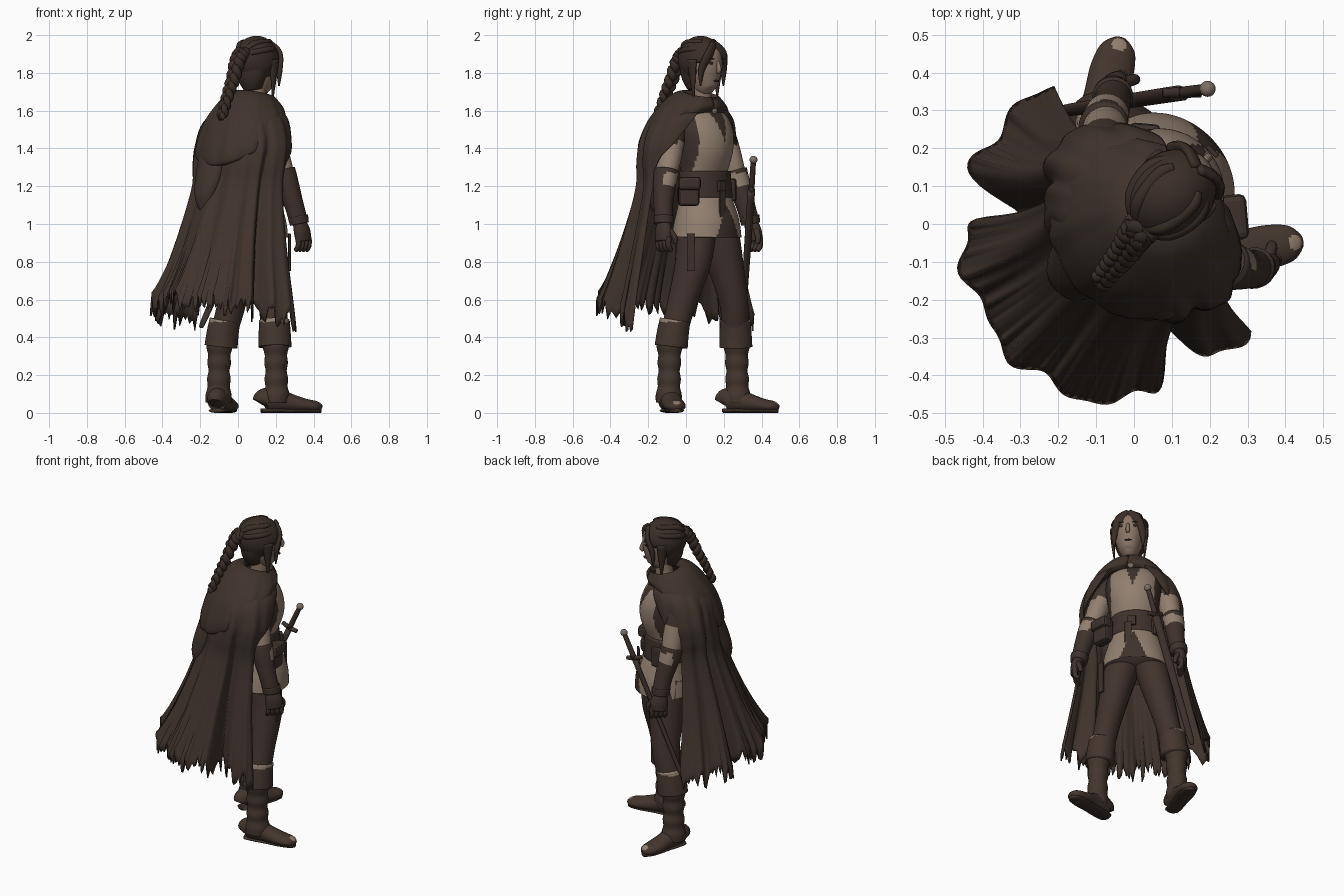
import bpy, bmesh, math, random
from mathutils import Vector, Matrix

random.seed(4)
if "Cube" in bpy.data.objects:
    bpy.data.objects.remove(bpy.data.objects["Cube"])

# The figure is posed facing -y, then turned towards its final heading
TURN = Matrix.Rotation(math.radians(135), 4, 'Z')
Y, Z = Vector((0, 1, 0)), Vector((0, 0, 1))


def material(name, r, g, b):
    m = bpy.data.materials.new(name)
    m.use_nodes = True
    m.diffuse_color = (r, g, b, 1)
    m.node_tree.nodes["Principled BSDF"].inputs["Base Color"].default_value = (r, g, b, 1)
    return m


CLOAK = material("cloak brown", .05, .033, .025)
LEATHER = material("leather brown", .048, .031, .024)
TROUSER = material("trouser brown", .052, .033, .026)
BOOT = material("boot brown", .056, .036, .027)
HAIR = material("hair brown", .042, .027, .02)
LINEN = material("linen tan", .29, .215, .16)
SKIN = material("skin", .26, .18, .135)
METAL = material("dull metal", .2, .16, .13)


def make(name, verts, faces, mats, rule=None, thick=0, smooth=True):
    me = bpy.data.meshes.new(name)
    me.from_pydata([tuple(v) for v in verts], [], faces)
    mats = mats if isinstance(mats, list) else [mats]
    for m in mats:
        me.materials.append(m)
    if rule:
        for p in me.polygons:
            p.material_index = int(rule(p.center))
    bm = bmesh.new()
    bm.from_mesh(me)
    bmesh.ops.recalc_face_normals(bm, faces=bm.faces)
    bm.to_mesh(me)
    bm.free()
    me.transform(TURN)
    if smooth:
        me.shade_smooth()
    ob = bpy.data.objects.new(name, me)
    bpy.context.collection.objects.link(ob)
    if thick:
        ob.modifiers.new("thickness", 'SOLIDIFY').thickness = thick
    return ob


def spline(pts, steps):
    """Smooth curve through rows of numbers of any length."""
    p = [pts[0]] + list(pts) + [pts[-1]]
    out = []
    for i in range(1, len(p) - 2):
        for k in range(steps):
            t = k / steps
            out.append([(2*b + (c-a)*t + (2*a-5*b+4*c-d)*t*t + (3*b-a-3*c+d)*t**3) / 2
                        for a, b, c, d in zip(*p[i-1:i+3])])
    return out + [list(pts[-1])]


def sweep(name, pts, mats, ref=Y, n=20, steps=5, rule=None):
    """Elliptical sections (x, y, z, half width, half depth) along a path."""
    rows = spline(pts, steps)
    pos = [Vector(r[:3]) for r in rows]
    verts, faces = [], []
    for i, r in enumerate(rows):
        t = (pos[min(i+1, len(pos)-1)] - pos[max(i-1, 0)]).normalized()
        side = ref.cross(t).normalized()
        up = t.cross(side)
        for k in range(n):
            a = k * math.tau / n
            verts.append(pos[i] + side*(r[3]*math.cos(a)) + up*(r[4]*math.sin(a)))
    for i in range(len(rows) - 1):
        for k in range(n):
            j = (k + 1) % n
            faces.append((i*n+k, i*n+j, (i+1)*n+j, (i+1)*n+k))
    faces += [tuple(range(n)), tuple(range((len(rows)-1)*n, len(rows)*n))]
    return make(name, verts, faces, mats, rule)


def sheet(name, rows, n, fold, jag=0, notches=(), turn=0, steps=6):
    """Draped cloth: rows of (y, z, rx, ry, half angle from the back, tilt)."""
    rows = spline(rows, steps)
    hem = [random.uniform(-1, .6) * jag for _ in range(n + 1)]
    verts, faces = [], []
    for i, (cy, z, rx, ry, half, tilt) in enumerate(rows):
        v = i / (len(rows) - 1)
        for k in range(n + 1):
            deg = half * (2*k/n - 1) + turn * v
            a = math.radians(deg)
            w = 1 + fold*v*(math.sin(a*11 + v) + .6*math.sin(a*19 + 2))
            for where, wide in notches:
                w -= .36 * v**2 * math.exp(-((deg - where) / wide)**2)
            w += turn * .02 * v**2 * math.sin(a)**3
            verts.append((rx*w*math.sin(a) - .005 - .025*v, cy + ry*w*math.cos(a),
                          z + tilt*math.cos(a) + hem[k]*v**14))
    m = n + 1
    for i in range(len(rows) - 1):
        faces += [(i*m+k, i*m+k+1, (i+1)*m+k+1, (i+1)*m+k) for k in range(n)]
    return make(name, verts, faces, CLOAK, thick=.008)


def box(name, loc, size, mat, rot=0):
    bm = bmesh.new()
    bmesh.ops.create_cube(bm, size=1)
    bmesh.ops.transform(bm, verts=bm.verts, matrix=Matrix.Translation(loc)
                        @ Matrix.Rotation(rot, 4, 'Z') @ Matrix.Diagonal((*size, 1)))
    ob = make(name, [v.co for v in bm.verts],
              [[v.index for v in f.verts] for f in bm.faces], mat, smooth=False)
    bm.free()
    bev = ob.modifiers.new("soft edges", 'BEVEL')
    bev.width, bev.segments = min(size) * .25, 2


def ball(name, loc, size, mat, keep=None, thick=0):
    bm = bmesh.new()
    bmesh.ops.create_uvsphere(bm, u_segments=40, v_segments=24, radius=1)
    for v in bm.verts:
        v.co = Vector([c*s for c, s in zip(v.co, size)]) + Vector(loc)
    if keep:
        bmesh.ops.delete(bm, context='FACES', geom=[
            f for f in bm.faces if not keep(f.calc_center_median())])
    bm.verts.index_update()
    make(name, [v.co for v in bm.verts], [[v.index for v in f.verts] for f in bm.faces],
         mat, thick=thick)
    bm.free()


# Cloak with deep side folds and a ragged hem, and the collapsed hood
sheet("cloak", [(-.1, 1.66, .09, .1, 165, 0), (-.06, 1.62, .165, .145, 157, -.01),
                (-.04, 1.54, .255, .2, 148, -.02), (-.025, 1.42, .3, .205, 130, 0),
                (-.01, 1.32, .3, .21, 111, 0), (0, 1.18, .29, .225, 105, 0),
                (.03, .88, .34, .31, 105, 0), (.05, .51, .425, .425, 105, .1)],
      160, .035, .08, ((-68, 8), (61, 5)), 5)
sheet("hood", [(-.12, 1.66, .07, .075, 180, .02), (-.115, 1.69, .09, .095, 180, .02),
               (-.08, 1.67, .14, .135, 180, .01), (-.035, 1.59, .21, .195, 180, -.04),
               (-.005, 1.51, .245, .22, 180, -.1), (.005, 1.46, .245, .22, 180, -.14),
               (0, 1.45, .225, .19, 180, -.14), (0, 1.48, .2, .17, 180, -.12)], 64, .025)
sweep("hood_point", [(.02, .1, 1.5, .14, .04), (.02, .17, 1.33, .1, .05),
                     (.02, .225, 1.17, .07, .045), (.02, .24, 1.08, .03, .02),
                     (.02, .24, 1.06, .005, .005)], CLOAK)
ball("cloak_clasp", (0, -.215, 1.6), (.018, .012, .018), METAL)

# Torso with pale chest panels, and a split tunic skirt
sweep("bodice", [(.01, -.12, 1.16, .14, .11), (.01, -.12, 1.26, .135, .11),
                 (.01, -.135, 1.4, .155, .14), (.01, -.125, 1.5, .165, .13),
                 (.01, -.1, 1.58, .14, .09), (0, -.1, 1.64, .06, .06)], [LINEN, LEATHER],
      n=96, steps=12, rule=lambda c: abs(c.x - .01) > .128 or c.y > -.1
      or abs(c.x - .015) < (c.z - 1.43) * .3 or c.z > 1.59)
sweep("tunic_skirt", [(.02, -.135, .93, .198, .17), (.02, -.135, 1.02, .182, .16),
                      (.02, -.125, 1.14, .15, .125), (.02, -.12, 1.2, .14, .115)],
      [LINEN, LEATHER], n=120, steps=14,
      rule=lambda c: c.z < .931 or (c.y < -.15 and abs(c.x - .02) < (1.13 - c.z) * .4))
sweep("waist_belt", [(.02, -.122, 1.14, .16, .135), (.02, -.122, 1.2, .155, .13),
                     (.02, -.122, 1.28, .146, .124)], LEATHER, n=40)
box("belt_buckle", (.01, -.258, 1.2), (.05, .02, .06), LEATHER)
box("belt_end", (-.01, -.282, 1.1), (.04, .012, .16), LEATHER)
box("hip_pouch", (-.165, -.185, 1.17), (.11, .07, .15), LEATHER, -.7)
box("pouch_flap", (-.175, -.2, 1.215), (.12, .07, .07), LEATHER, -.7)
box("hanging_strap", (-.175, -.21, .85), (.04, .012, .2), LEATHER, -.7)
box("left_hip_pouch", (.15, -.19, 1.18), (.08, .05, .12), LEATHER, .7)

# Arms (the left one held further forward), gloves, legs and boots
for s, side in ((-1, "right"), (1, "left")):
    def arm(d, y, z, w, h):
        k = max(0, min(1, (1.5 - z) / .4)) if s > 0 else 0
        return (.015 + s*d - .06*k, y - .055*k, z, w, h)

    sweep(side + "_sleeve", [arm(.13, -.075, 1.55, .055, .06), arm(.19, -.08, 1.46, .063, .066),
                             arm(.235, -.09, 1.33, .061, .066), arm(.27, -.1, 1.24, .05, .054)],
          [LINEN, CLOAK], rule=lambda c: c.z > 1.43)
    sweep(side + "_bracer", [arm(.258, -.095, 1.28, .064, .068), arm(.28, -.105, 1.21, .06, .062),
                             arm(.31, -.125, 1.1, .05, .052), arm(.325, -.145, 1.01, .048, .05)],
          [LEATHER, LINEN], n=32,
          rule=lambda c: 1.205 < c.z < 1.27 and (c.y < -.135 or abs(c.x) < .22))
    sweep(side + "_glove_cuff", [arm(.322, -.142, 1.04, .054, .056),
                                 arm(.328, -.147, 1.0, .05, .052)], LEATHER)
    sweep(side + "_palm", [arm(.328, -.147, 1.01, .032, .04), arm(.34, -.155, .96, .034, .052),
                           arm(.345, -.16, .91, .03, .05)], LEATHER)
    for f in range(4):
        y = -.2 + f * .026
        sweep(f"{side}_finger_{f+1}", [arm(.345, y, .93, .016, .015), arm(.345, y, .885, .015, .014),
                                       arm(.325, y, .86, .013, .012)], LEATHER, n=10)
    sweep(side + "_thumb", [arm(.33, -.185, .97, .017, .017), arm(.315, -.215, .93, .015, .015),
                            arm(.31, -.215, .895, .011, .011)], LEATHER, n=10)
    X = lambda d: .028 + s * d
    dy = -.02 * s
    sweep(side + "_trouser", [(X(.07), -.125, 1.02, .1, .11), (X(.09), -.135, .93, .1, .112),
                              (X(.125), -.145, .78, .09, .1), (X(.175), -.135 + dy, .58, .074, .08),
                              (X(.21), -.11 + dy, .42, .07, .072)], TROUSER)
    sweep(side + "_knee_cuff", [(X(.205), -.115 + dy, .49, .08, .084),
                                (X(.215), -.108 + dy, .42, .083, .088),
                                (X(.222), -.103 + dy, .35, .087, .09)], [BOOT, LINEN],
          steps=8, rule=lambda c: c.z > .483)
    # Slouched boot shaft, with soft creases
    shaft = []
    for i in range(9):
        z = .39 - i * .042
        r = .068 - .012 * math.sin(i / 8 * math.pi) + (.004 if i % 2 else -.002)
        shaft.append((X(.23 + i * .001), -.1 + dy, z, r, r + .004))
    sweep(side + "_boot_shaft", shaft, BOOT)
    d = Vector((s * .535 - .065, -.84, 0))
    a = Vector((X(.23), -.1 + dy, 0))
    foot, sole = [], []
    for t, w, h in ((-.075, .035, .045), (-.06, .052, .062), (0, .057, .066), (.07, .055, .05),
                    (.15, .058, .036), (.21, .047, .029), (.236, .02, .018)):
        p = a + d * t
        foot.append((p.x, p.y, h + .004, w, h))
        sole.append((p.x, p.y, .012, w * .84, .012))
    toe = a + d * .22 + Vector((0, 0, .05))
    sweep(side + "_boot_foot", foot, [BOOT, LINEN], Z, n=40, steps=7,
          rule=lambda c: (c - toe).length < .019)
    sweep(side + "_boot_sole", sole, LEATHER, Z)

# Sheathed sword on the left hip
top, tip = Vector((.115, -.39, 1.34)), Vector((.35, -.07, .45))
at = lambda t, r, q: (*(top.lerp(tip, t)), r, q)
sweep("sword_grip", [at(0, .014, .014), at(.17, .016, .016)], LEATHER)
ball("sword_pommel", top, (.021, .021, .021), METAL)
sweep("scabbard", [at(.18, .024, .016), at(.6, .022, .014), at(.95, .018, .012), at(1, .005, .005)],
      LEATHER)
g = top.lerp(tip, .17)
sweep("sword_guard", [(g.x - .035, g.y - .035, g.z - .01, .012, .012), (*g, .014, .014),
                      (g.x + .035, g.y + .035, g.z + .02, .012, .012)], LEATHER, Z)

# Head and face
H = -.014
sweep("neck", [(0, -.11, 1.58, .06, .06), (-.01, -.13, 1.68, .05, .052), (H, -.13, 1.78, .05, .055)], SKIN)
sweep("head", [(H, -.178, 1.69, .022, .03), (H, -.168, 1.715, .05, .065), (H, -.153, 1.78, .077, .096),
               (H, -.148, 1.86, .09, .108), (H, -.143, 1.92, .078, .096), (H, -.138, 1.965, .03, .04)],
      SKIN, n=32)
sweep("nose", [(H, -.25, 1.86, .009, .008), (H, -.262, 1.82, .012, .013),
               (H, -.256, 1.8, .011, .008)], SKIN, n=12)
ball("mouth", (H, -.242, 1.758), (.02, .008, .004), LEATHER)
for s, side in ((-1, "right"), (1, "left")):
    ball(side + "_eye", (H + s*.036, -.243, 1.852), (.016, .007, .008), HAIR)
    ball(side + "_brow", (H + s*.036, -.244, 1.874), (.022, .008, .004), HAIR)


# Hair cap parted over the brow, loose locks, wound plaits and the long braid
def hair_area(c):
    if c.y < -.17:
        return c.z > 1.925 - abs(c.x - H) * .8
    return c.y > -.12 or c.z > 1.785


ball("hair_cap", (H, -.124, 1.87), (.11, .13, .126), HAIR, hair_area, .014)
sweep("nape_hair", [(H, -.09, 1.83, .095, .08), (H, -.09, 1.77, .08, .07), (H, -.1, 1.715, .05, .05)], HAIR)
for s, side in ((-1, "right"), (1, "left")):
    sweep(side + "_fringe", [(H, -.222, 1.95, .026, .014), (H + s*.05, -.238, 1.9, .03, .014),
                             (H + s*.082, -.213, 1.82, .02, .016), (H + s*.085, -.208, 1.73, .004, .004)],
          HAIR, n=10)
    sweep(side + "_side_lock", [(H + s*.1, -.158, 1.87, .014, .034), (H + s*.095, -.158, 1.77, .01, .02),
                                (H + s*.085, -.16, 1.65, .003, .003)], HAIR, n=10)
    for j, z in enumerate((1.925, 1.965)):
        sweep(f"{side}_crown_plait_{j+1}", [
            (H + s*.045, -.21 + j*.03, z, .012, .012), (H + s*(.09 - j*.03), -.14, z, .018, .016),
            (H + s*(.07 - j*.025), -.05, z - .015, .02, .018), (H, -.01, 1.89, .022, .022)],
            HAIR, Z, n=10)
path = spline([(-.02, -.015, 1.91), (-.025, .025, 1.87), (-.035, .075, 1.76),
               (-.04, .125, 1.66), (-.045, .17, 1.56)], 6)
for k in range(3):
    strand = []
    for i, p in enumerate(path):
        a = i * .9 + k * math.tau / 3
        r = .027 * (1 - .45 * i / len(path))
        strand.append((p[0] + r*math.sin(a), p[1] + r*.6*math.sin(2*a), p[2], r, r))
    sweep(f"braid_strand_{k+1}", strand, HAIR, Vector((1, 0, 0)), n=10, steps=3)
